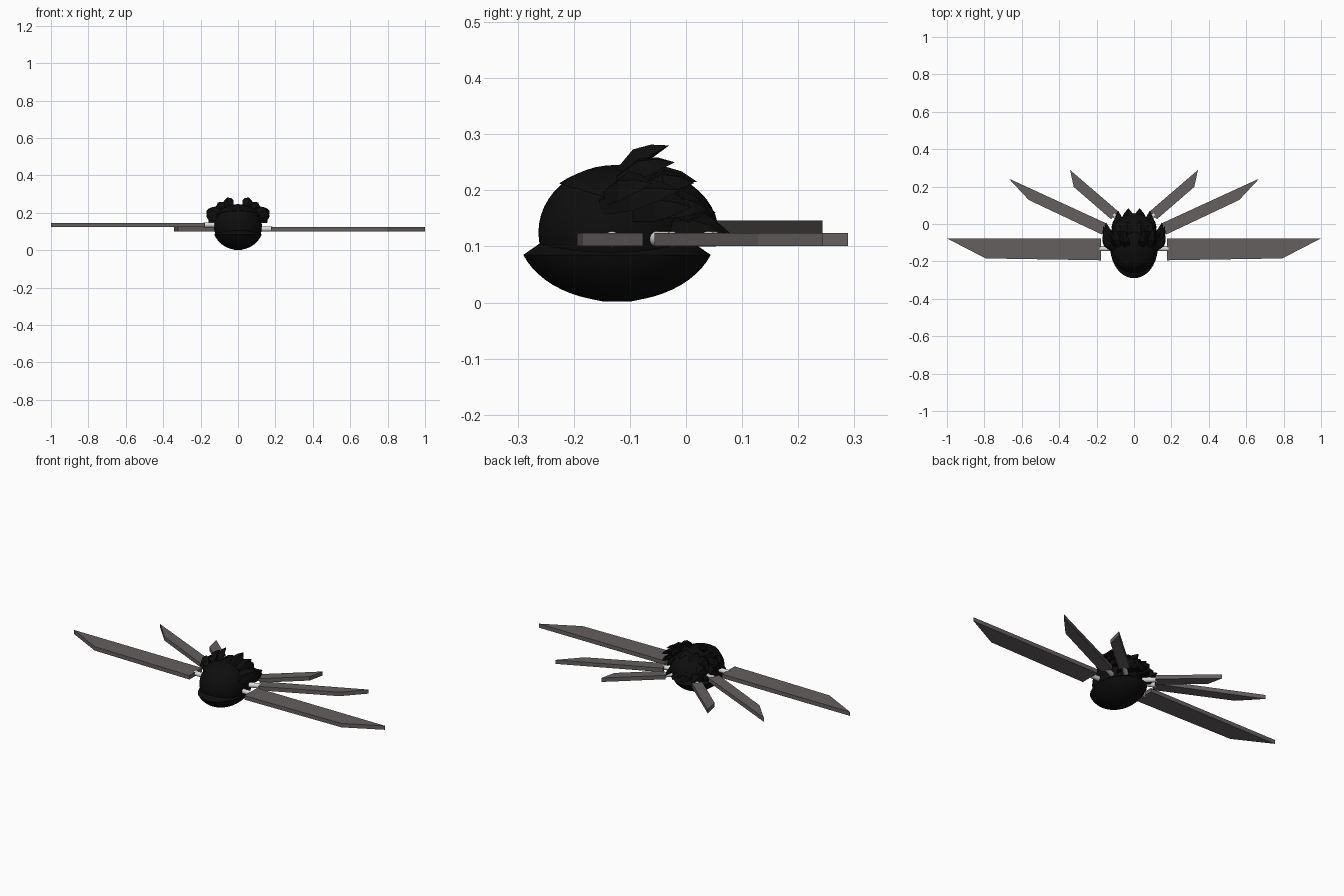
import bpy, bmesh, math
from mathutils import Vector, Matrix

if "Cube" in bpy.data.objects:
    bpy.data.objects.remove(bpy.data.objects["Cube"])


def material(name, rgb):
    m = bpy.data.materials.new(name)
    m.diffuse_color = (*rgb, 1)
    m.use_nodes = True
    m.node_tree.nodes["Principled BSDF"].inputs["Base Color"].default_value = m.diffuse_color
    return m


BLACK = material("soot black", (0.004, 0.004, 0.004))
GREY = material("warm grey", (0.13, 0.115, 0.115))
WHITE = material("pale grey", (0.7, 0.7, 0.7))


def finish(name, bm, mat, smooth=None):
    bmesh.ops.recalc_face_normals(bm, faces=bm.faces)
    me = bpy.data.meshes.new(name)
    bm.to_mesh(me)
    bm.free()
    me.materials.append(mat)
    ob = bpy.data.objects.new(name, me)
    bpy.context.collection.objects.link(ob)
    if smooth:
        bpy.ops.object.select_all(action='DESELECT')
        ob.select_set(True)
        bpy.context.view_layer.objects.active = ob
        bpy.ops.object.shade_smooth_by_angle(angle=math.radians(smooth))
    return ob


def ellipsoid(center, radii):
    bm = bmesh.new()
    mat = Matrix.Translation(center) @ Matrix.Diagonal((*radii, 1))
    bmesh.ops.create_uvsphere(bm, u_segments=40, v_segments=24, radius=1, matrix=mat)
    return bm


# Round head
finish("head", ellipsoid((0, -0.127, 0.125), (0.128, 0.136, 0.12)), BLACK, 40)

# Lower bowl with a sharp flared rim
profile = []
for i in range(1, 11):
    a = math.radians(10 + i * 6)
    profile.append((math.sin(a) / math.sin(math.radians(70)),
                    0.085 - 0.083 * (math.cos(a) - math.cos(math.radians(70)))
                    / (1 - math.cos(math.radians(70)))))
profile = [(0.15, 0.002)] + profile + [(0.8, 0.108)]
bm = bmesh.new()
rings = []
for r, z in profile:
    rings.append([bm.verts.new((0.127 * r * math.cos(k * math.tau / 40),
                                -0.123 + 0.167 * r * math.sin(k * math.tau / 40), z))
                  for k in range(40)])
for lo, hi in zip(rings, rings[1:]):
    for k in range(40):
        bm.faces.new((lo[k], lo[(k + 1) % 40], hi[(k + 1) % 40], hi[k]))
bm.faces.new(rings[0][::-1])
bm.faces.new(rings[-1])
finish("lower_bowl", bm, BLACK, 40)

# Cap over the head, cut along a plane that falls toward the back
bm = ellipsoid((0, -0.11, 0.125), (0.142, 0.168, 0.121))
cut = bmesh.ops.bisect_plane(bm, geom=bm.verts[:] + bm.edges[:] + bm.faces[:],
                             plane_co=(0, -0.235, 0.215), plane_no=(0, 0.3, 1),
                             clear_inner=True)
bmesh.ops.holes_fill(bm, edges=[e for e in bm.edges if e.is_boundary])
finish("hair_cap", bm, BLACK, 40)


# Pointed tufts: flattened leaf shapes from base to tip
def tuft(bm, base, tip, width, thick):
    base, tip = Vector(base), Vector(tip)
    d = (tip - base).normalized()
    out = (base + tip) / 2 - Vector((0, -0.11, 0.10))
    side = d.cross(out).normalized()
    up = side.cross(d).normalized()
    loops = []
    for t, w in ((0, 0.7), (0.45, 1.0), (0.75, 0.62)):
        c = base.lerp(tip, t) + up * 0.012 * math.sin(t * math.pi)
        loops.append([bm.verts.new(c + v) for v in
                      (side * width * w / 2, up * thick * w / 2,
                       -side * width * w / 2, -up * thick * w / 2)])
    end = bm.verts.new(tip)
    for a, b in zip(loops, loops[1:]):
        for k in range(4):
            bm.faces.new((a[k], a[(k + 1) % 4], b[(k + 1) % 4], b[k]))
    for k in range(4):
        bm.faces.new((loops[-1][k], loops[-1][(k + 1) % 4], end))
    bm.faces.new(loops[0])


crest = [  # base, tip, width
    ((0.045, -0.12, 0.225), (0.055, -0.03, 0.28), 0.06),
    ((0.085, -0.12, 0.215), (0.10, -0.02, 0.25), 0.06),
    ((0.03, -0.09, 0.215), (0.03, 0.02, 0.215), 0.07),
    ((0.08, -0.08, 0.20), (0.09, 0.015, 0.213), 0.07),
]
sides = [
    ((0.105, -0.14, 0.19), (0.168, -0.06, 0.212), 0.07),
    ((0.105, -0.15, 0.175), (0.165, -0.01, 0.20), 0.07),
    ((0.11, -0.09, 0.165), (0.15, 0.01, 0.17), 0.07),
]
back = [
    ((0.03, -0.05, 0.17), (0.03, 0.053, 0.16), 0.075),
    ((0.08, -0.06, 0.17), (0.095, 0.04, 0.165), 0.075),
    ((0.025, -0.03, 0.135), (0.03, 0.085, 0.118), 0.08),
    ((0.065, -0.04, 0.135), (0.085, 0.072, 0.122), 0.08),
]
for name, group in (("crest_tufts", crest), ("side_tufts", sides), ("back_tufts", back)):
    bm = bmesh.new()
    for base, tip, w in group:
        for s in (1, -1):
            tuft(bm, (s * base[0], *base[1:]), (s * tip[0], *tip[1:]), w, 0.035)
    finish(name, bm, BLACK)


# Six flat blades with slanted tips, each on a short rod
def blade(name, outline, side, z0, z1):
    bm = bmesh.new()
    low = [bm.verts.new((side * x, y, z0)) for x, y in outline]
    high = [bm.verts.new((side * x, y, z1)) for x, y in outline]
    n = len(outline)
    bm.faces.new(low[::-1])
    bm.faces.new(high)
    for k in range(n):
        bm.faces.new((low[k], low[(k + 1) % n], high[(k + 1) % n], high[k]))
    finish(name, bm, GREY)


def rod(name, a, b, side, z):
    a = Vector((side * a[0], a[1], z))
    b = Vector((side * b[0], b[1], z))
    rot = (b - a).to_track_quat('Z', 'Y').to_matrix().to_4x4()
    bm = bmesh.new()
    bmesh.ops.create_cone(bm, cap_ends=True, segments=16, radius1=0.0135, radius2=0.0135,
                          depth=(b - a).length, matrix=Matrix.Translation((a + b) / 2) @ rot)
    finish(name, bm, WHITE, 40)


shapes = {
    "long": ([(0.177, -0.077), (1.0, -0.077), (0.793, -0.184), (0.177, -0.194)],
             (0.10, -0.132), (0.185, -0.132)),
    "middle": ([(0.145, 0.002), (0.67, 0.243), (0.562, 0.128), (0.172, -0.056)],
               (0.09, -0.06), (0.165, -0.025)),
    "short": ([(0.085, 0.068), (0.342, 0.289), (0.322, 0.198), (0.122, 0.025)],
              (0.055, 0.0), (0.11, 0.052)),
}
for label, (outline, a, b) in shapes.items():
    for word, side in (("right", 1), ("left", -1)):
        # The two longer left blades sit slightly higher
        z = 0.123 if side < 0 and label != "short" else 0.101
        blade(f"{label}_blade_{word}", outline, side, z, z + 0.023)
        rod(f"{label}_rod_{word}", a, b, side, z + 0.0125)
